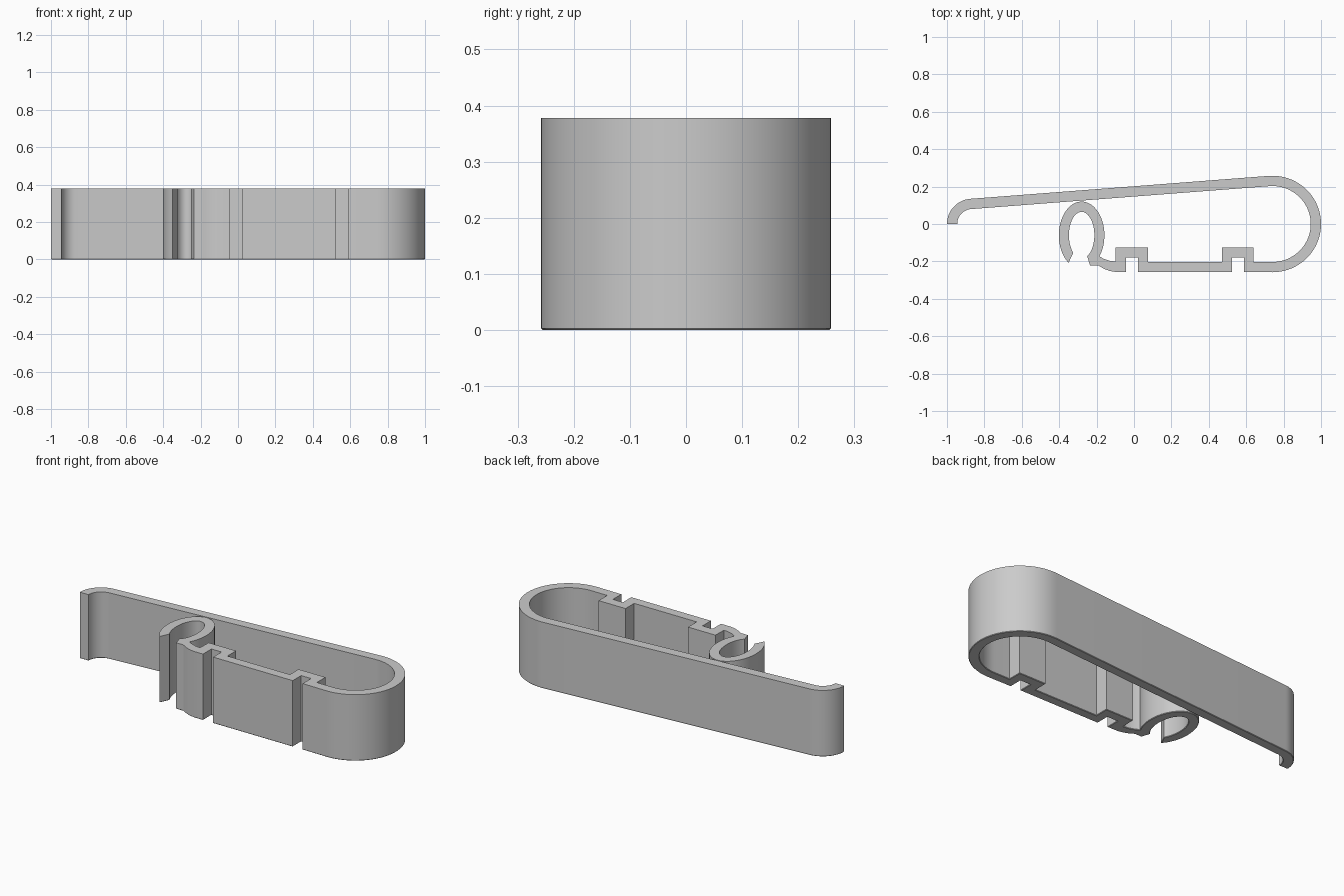
import bpy, bmesh
from math import radians, sin, cos

if "Cube" in bpy.data.objects:
    bpy.data.objects.remove(bpy.data.objects["Cube"])

HEIGHT = 0.378
TILT = 94.5          # direction of the sloping arm's normal, in degrees


def arc(cx, cy, rx, ry, start, end, steps):
    """Points along an elliptical arc, angles in degrees."""
    angles = [radians(start + (end - start) * i / steps) for i in range(steps + 1)]
    return [(cx + rx * cos(a), cy + ry * sin(a)) for a in angles]


def step(xs, low, high):
    """Square step from xs[0] to xs[1], between two levels."""
    a, b = xs
    return [(a, low), (a, high), (b, high), (b, low)]


# Outer edge: hook, sloping arm, round bend, base with two slots
profile = arc(-0.865, 0, 0.135, 0.135, 180, TILT, 16)
profile += arc(0.74, 0, 0.26, 0.258, TILT, -90, 40)
profile += step((0.588, 0.525), -0.256, -0.18)
profile += step((0.022, -0.042), -0.256, -0.18)
profile += [(-0.10, -0.256), (-0.13, -0.251), (-0.16, -0.24), (-0.19, -0.222)]

# Lip and open oval ring
profile += [(-0.235, -0.222)]
profile += arc(-0.28, -0.06, 0.068, 0.125, -64, 229, 40)
profile += arc(-0.28, -0.06, 0.122, 0.18, 235, -39, 40)

# Inner edge: base with two raised steps, round bend, arm, hook
profile += [(-0.16, -0.187), (-0.13, -0.197), (-0.10, -0.20)]
profile += step((-0.098, 0.075), -0.203, -0.125)[1:]
profile += step((0.47, 0.64), -0.203, -0.125)
profile += arc(0.74, 0, 0.205, 0.203, -90, TILT, 40)
profile += arc(-0.865, 0, 0.08, 0.08, TILT, 180, 16)

# Extrude the profile into a solid strip with a fine chamfer underneath
bm = bmesh.new()
face = bm.faces.new([bm.verts.new((x, y, 0)) for x, y in profile])
top = bmesh.ops.extrude_face_region(bm, geom=[face], use_keep_orig=True)
for v in top["geom"]:
    if isinstance(v, bmesh.types.BMVert):
        v.co.z = HEIGHT
bmesh.ops.recalc_face_normals(bm, faces=bm.faces)
bottom = [e for e in bm.edges if all(v.co.z < 0.001 for v in e.verts)]
bmesh.ops.bevel(bm, geom=bottom, offset=0.003, segments=1, affect='EDGES')
mesh = bpy.data.meshes.new("clip_strip")
bm.to_mesh(mesh)
bm.free()

clip = bpy.data.objects.new("clip_strip", mesh)
bpy.context.collection.objects.link(clip)

# Plain grey plastic
grey = bpy.data.materials.new("grey_plastic")
grey.use_nodes = True
colour = (0.6, 0.6, 0.6, 1)
grey.diffuse_color = colour
grey.node_tree.nodes["Principled BSDF"].inputs["Base Color"].default_value = colour
mesh.materials.append(grey)

bpy.context.view_layer.objects.active = clip
clip.select_set(True)
bpy.ops.object.shade_smooth_by_angle(angle=radians(30))
